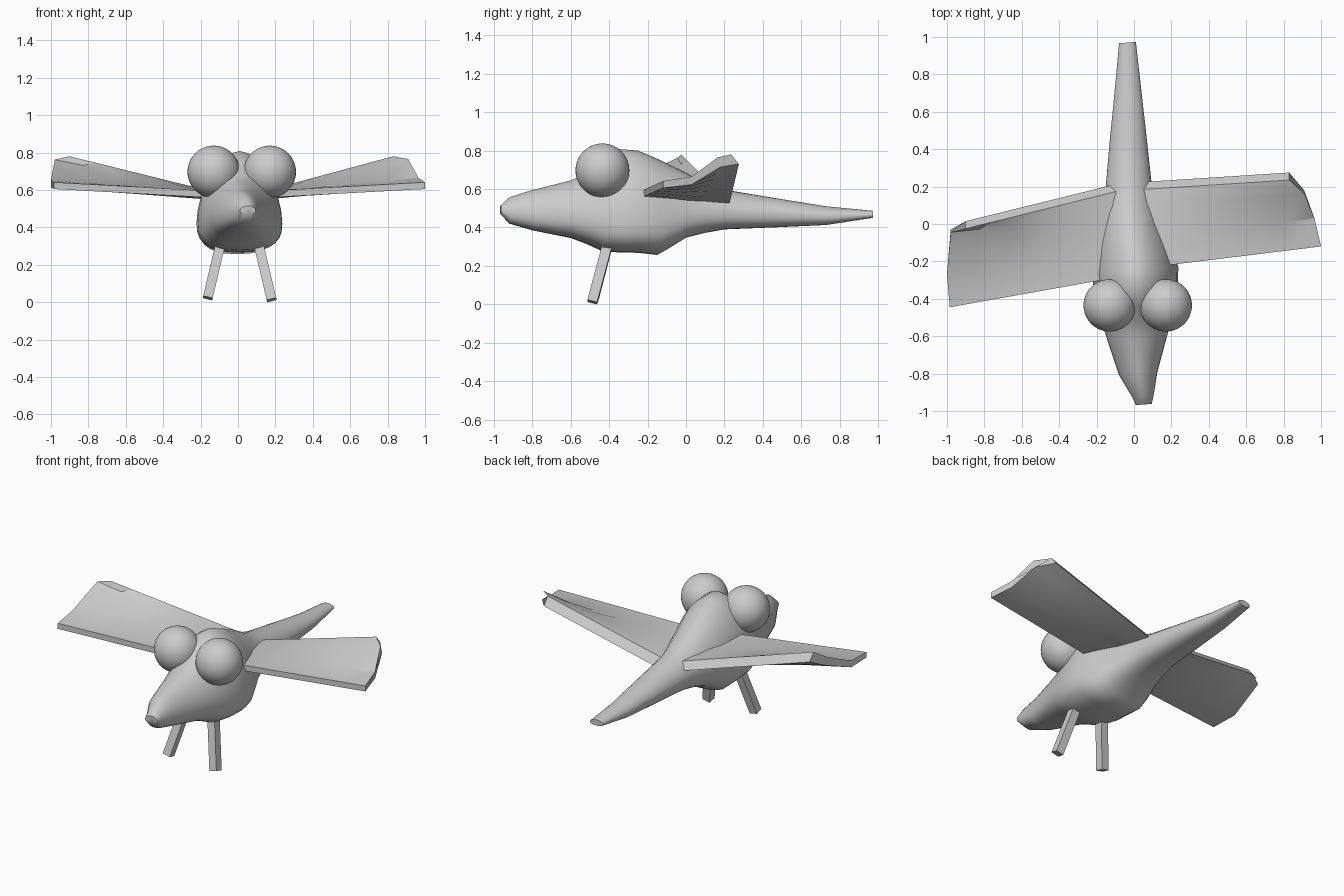
import bpy, bmesh
from math import cos, sin, pi, radians
from mathutils import Vector

if "Cube" in bpy.data.objects:
    bpy.data.objects.remove(bpy.data.objects["Cube"])


def make(name, bm, angle=35):
    bmesh.ops.recalc_face_normals(bm, faces=bm.faces)
    mesh = bpy.data.meshes.new(name)
    bm.to_mesh(mesh)
    bm.free()
    ob = bpy.data.objects.new(name, mesh)
    bpy.context.collection.objects.link(ob)
    bpy.ops.object.select_all(action='DESELECT')
    ob.select_set(True)
    bpy.context.view_layer.objects.active = ob
    bpy.ops.object.shade_smooth_by_angle(angle=radians(angle))
    return ob


def loft(name, rings, angle=35):
    """Skin a list of closed rings and cap both ends."""
    bm = bmesh.new()
    vs = [[bm.verts.new(p) for p in r] for r in rings]
    n = len(rings[0])
    for a, b in zip(vs, vs[1:]):
        for i in range(n):
            j = (i + 1) % n
            bm.faces.new((a[i], a[j], b[j], b[i]))
    bm.faces.new(vs[0])
    bm.faces.new(vs[-1])
    return make(name, bm, angle)


def spow(v, e):
    return abs(v) ** e * (1 if v >= 0 else -1)


def section(y, x_left, x_right, z_low, z_mid, z_top, n=28):
    """Egg-like section: boxy below, tapering above."""
    cx, w = (x_left + x_right) / 2, (x_right - x_left) / 2
    ring = []
    for k in range(n):
        c, s = cos(2 * pi * k / n), sin(2 * pi * k / n)
        e = 2 / 1.8 if s >= 0 else 2 / 2.6
        h = z_top - z_mid if s >= 0 else z_mid - z_low
        x = w * spow(c, e)
        ring.append((cx + x, y + 0.08 * x, z_mid + h * spow(s, e)))
    return ring


# Body: snout, chest and long tapering tail
stations = [
    (-0.965, 0.01, 0.095, 0.47, 0.49, 0.515),
    (-0.92, -0.01, 0.105, 0.42, 0.48, 0.557),
    (-0.80, -0.08, 0.125, 0.385, 0.47, 0.595),
    (-0.60, -0.145, 0.18, 0.345, 0.46, 0.645),
    (-0.52, -0.17, 0.20, 0.315, 0.45, 0.68),
    (-0.44, -0.195, 0.22, 0.278, 0.43, 0.75),
    (-0.35, -0.215, 0.235, 0.27, 0.42, 0.808),
    (-0.25, -0.222, 0.237, 0.268, 0.42, 0.80),
    (-0.15, -0.215, 0.205, 0.257, 0.42, 0.758),
    (-0.10, -0.21, 0.185, 0.285, 0.43, 0.733),
    (0.00, -0.19, 0.145, 0.347, 0.46, 0.685),
    (0.10, -0.17, 0.115, 0.372, 0.48, 0.63),
    (0.20, -0.152, 0.095, 0.39, 0.485, 0.597),
    (0.45, -0.13, 0.068, 0.40, 0.475, 0.555),
    (0.73, -0.102, 0.037, 0.413, 0.46, 0.51),
    (0.97, -0.08, 0.01, 0.45, 0.468, 0.487),
]
loft("body", [section(*s) for s in stations], 45)

# Eyes
for side, x, y in (("left", -0.13, -0.435), ("right", 0.17, -0.435)):
    bm = bmesh.new()
    bmesh.ops.create_uvsphere(bm, u_segments=40, v_segments=24, radius=0.14)
    bmesh.ops.translate(bm, verts=bm.verts, vec=(x, y, 0.697))
    make(side + "_eye", bm, 60)


# Wings: twisted slabs, each section listed from leading to trailing edge
def wing(name, root, tip, steps=6):
    thick = [(0, -0.036), (0.0, -0.042), (0.015, -0.05), (0.04, -0.05)]

    def closed(pts):
        low = [(x, y + dy, z + dz) for (x, y, z), (dy, dz) in zip(pts, thick)]
        return [Vector(p) for p in pts + low[::-1]]
    a, b = closed(root), closed(tip)
    loft(name, [[p.lerp(q, k / steps) for p, q in zip(a, b)]
                for k in range(steps + 1)], 25)


wing("right_wing",
     [(0.06, -0.235, 0.59), (0.05, -0.08, 0.583), (0.05, 0.08, 0.575), (0.05, 0.185, 0.57)],
     [(1.0, -0.12, 0.641), (0.965, 0.03, 0.665), (0.91, 0.165, 0.765), (0.83, 0.235, 0.78)])
wing("left_wing",
     [(-0.06, -0.28, 0.59), (-0.05, -0.12, 0.583), (-0.05, 0.06, 0.575), (-0.05, 0.185, 0.57)],
     [(-0.985, -0.445, 0.641), (-1.0, -0.27, 0.655), (-0.98, -0.045, 0.762), (-0.90, -0.025, 0.78)])

# Legs: thin square rods splayed outward and forward
for side, foot, hip in (("left", (-0.162, -0.483, 0.022), (-0.082, -0.395, 0.36)),
                        ("right", (0.18, -0.488, 0.012), (0.098, -0.395, 0.36))):
    foot, hip = Vector(foot), Vector(hip)
    axis = (hip - foot).normalized()
    u = Vector((0, 1, 0)).cross(axis).normalized() * 0.026
    v = axis.cross(u).normalized() * 0.026
    loft(side + "_leg", [[c + u + v, c - u + v, c - u - v, c + u - v] for c in (foot, hip)])
